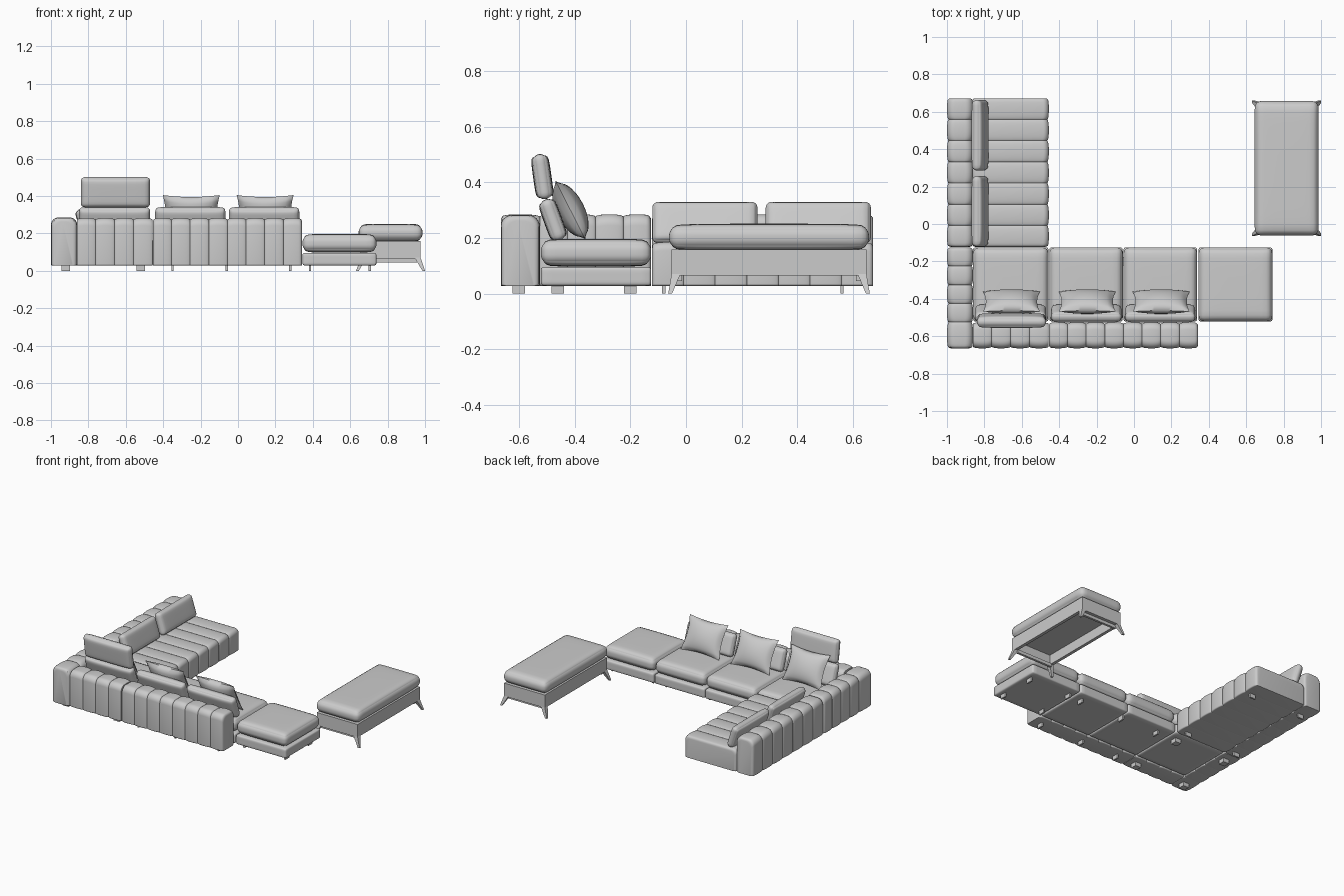
import bpy, bmesh
from math import sin, cos, pi, radians, sqrt
from mathutils import Vector

if "Cube" in bpy.data.objects:
    bpy.data.objects.remove(bpy.data.objects["Cube"])


def finish(name, bm, angle=40):
    bmesh.ops.recalc_face_normals(bm, faces=bm.faces)
    me = bpy.data.meshes.new(name)
    bm.to_mesh(me)
    bm.free()
    ob = bpy.data.objects.new(name, me)
    bpy.context.collection.objects.link(ob)
    bpy.ops.object.select_all(action='DESELECT')
    ob.select_set(True)
    bpy.context.view_layer.objects.active = ob
    bpy.ops.object.shade_smooth_by_angle(angle=radians(angle))
    return ob


def unit_grid_cube(cuts):
    bm = bmesh.new()
    bmesh.ops.create_cube(bm, size=2)
    bmesh.ops.subdivide_edges(bm, edges=bm.edges[:], cuts=cuts, use_grid_fill=True)
    return bm


def cushion(name, loc, size, r, puff=0.0, rot=(0, 0, 0), cuts=15):
    """Rounded box whose two large faces swell along local z."""
    bm = unit_grid_cube(cuts)
    h = Vector(size) / 2
    hz = h.z - puff
    for v in bm.verts:
        u = [sin(pi / 2 * c) for c in v.co]
        p = Vector((u[0] * h.x, u[1] * h.y, u[2] * hz))
        inner = Vector([max(-(a - r), min(a - r, c)) for a, c in zip((h.x, h.y, hz), p)])
        d = p - inner
        if d.length > 1e-7:
            p = inner + d.normalized() * r
        p.z += puff * u[2] * sqrt(max(0, (1 - u[0] ** 4) * (1 - u[1] ** 4)))
        v.co = p
    ob = finish(name, bm, 60)
    ob.location, ob.rotation_euler = loc, rot
    return ob


def pillow(name, loc, w, l, t, rot):
    """Throw pillow with pinched edges and pointed corners."""
    bm = unit_grid_cube(15)
    for v in bm.verts:
        u, q, s = v.co
        z = s * t / 2 * (max(0, (1 - u * u) * (1 - q * q)) ** 0.5)
        v.co = (u * w / 2 * (1 - 0.1 * (1 - q * q)), q * l / 2 * (1 - 0.1 * (1 - u * u)), z)
    bmesh.ops.remove_doubles(bm, verts=bm.verts[:], dist=1e-5)
    ob = finish(name, bm, 60)
    ob.location, ob.rotation_euler = loc, rot


def channel(name, axis, breaks, a0, a1, z0, z1, r=0.04, depth=0.009, end=0.022):
    """Channel-tufted block: rounded section swept along an axis, pinched at each break."""
    stations = []
    for b0, b1 in zip(breaks, breaks[1:]):
        for k in range(-7, 8):
            t = sin(pi / 2 * k / 7)
            s = (b0 + b1) / 2 + t * (b1 - b0) / 2
            e = min(s - breaks[0], breaks[-1] - s)
            d = depth * (1 - sqrt(max(0, 1 - t * t)))
            if e < end:
                d = max(d, end - sqrt(max(0, end ** 2 - (end - e) ** 2)))
            if not stations or s - stations[-1][0] > 1e-6:
                stations.append((s, d))
    bm = bmesh.new()
    rings = []
    for s, d in stations:
        ring = []
        for cx, cz, rr, start in ((a1, z1, r, 0), (a0, z1, r, 90), (a0, z0, .008, 180), (a1, z0, .008, 270)):
            for k in range(7):
                an = radians(start + 15 * k)
                sx = 1 if cx == a1 else -1
                sz = 1 if cz == z1 else -1
                x = cx - sx * (rr + d) + rr * cos(an)
                z = cz - sz * (rr + (d if sz > 0 else 0)) + rr * sin(an)
                ring.append(bm.verts.new((s, x, z) if axis == 'x' else (x, s, z)))
        rings.append(ring)
    n = len(rings[0])
    for p, q in zip(rings, rings[1:]):
        for i in range(n):
            bm.faces.new((p[i], p[(i + 1) % n], q[(i + 1) % n], q[i]))
    bm.faces.new(rings[0])
    bm.faces.new(rings[-1])
    return finish(name, bm)


def box(name, x0, x1, y0, y1, z0, z1):
    bm = bmesh.new()
    bmesh.ops.create_cube(bm, size=1)
    for v in bm.verts:
        v.co = ((x0 + x1) / 2 + v.co.x * (x1 - x0), (y0 + y1) / 2 + v.co.y * (y1 - y0),
                (z0 + z1) / 2 + v.co.z * (z1 - z0))
    return finish(name, bm, 30)


def steps(a, b, n):
    return [a + (b - a) * i / n for i in range(n + 1)]


# channelled backs and chaise
channel("corner_front_back", 'x', steps(-0.862, -0.457, 4), -0.665, -0.525, 0.028, 0.282, end=0.012)
channel("long_back", 'x', steps(-0.455, 0.342, 8), -0.665, -0.525, 0.028, 0.282, end=0.02)
channel("corner_side_back", 'y', [-0.665] + steps(-0.525, -0.125, 4), -1.0, -0.86, 0.028, 0.285)
channel("chaise_back", 'y', steps(-0.122, 0.672, 7), -1.0, -0.86, 0.028, 0.285, end=0.02)
channel("chaise_seat", 'y', steps(-0.122, 0.672, 7), -0.868, -0.455, 0.028, 0.185, r=0.03, end=0.02)

# seat modules: plinth and cushion
for i, (x0, x1) in enumerate(((-0.86, -0.457), (-0.453, -0.06), (-0.056, 0.338), (0.345, 0.74))):
    cx, w = (x0 + x1) / 2, x1 - x0
    cushion(f"seat_base_{i}", (cx, -0.323, 0.062), (w, 0.396, 0.068), 0.012, cuts=9)
    cushion(f"seat_cushion_{i}", (cx, -0.323, 0.147), (w, 0.396, 0.1), 0.033, 0.01)

# leaning back cushions and throw pillows
for i, (cx, w) in enumerate(((-0.66, 0.38), (-0.255, 0.375), (0.14, 0.375))):
    cushion(f"back_cushion_{i}", (cx, -0.478, 0.265), (w, 0.155, 0.066), 0.022, 0.009,
            (radians(-70), 0, 0))
    pillow(f"throw_pillow_{i}", (cx + 0.005, -0.415, 0.3), 0.305, 0.235, 0.1, (radians(-63), 0, 0))
cushion("headrest", (-0.655, -0.516, 0.42), (0.37, 0.163, 0.066), 0.022, 0.01, (radians(-82), 0, 0))
for i, cy in enumerate((0.068, 0.475)):
    cushion(f"chaise_cushion_{i}", (-0.823, cy, 0.255), (0.378, 0.155, 0.062), 0.022, 0.009,
            (radians(-72), 0, radians(-90)))

# small flat feet
feet = [(x, y, 0.045, 0.045) for x in (-0.92, -0.52) for y in (-0.6, -0.2)]
feet += [(x, y, 0.012, 0.045) for x in (-0.35, -0.06, 0.28) for y in (-0.6, -0.2)]
feet += [(x, y, 0.012, 0.045) for x in (0.385, 0.705) for y in (-0.46, -0.2)]
feet += [(x, y, 0.045, 0.012) for x in (-0.92, -0.52) for y in (-0.08, 0.56)]
for i, (x, y, w, d) in enumerate(feet):
    box(f"foot_{i}", x - w / 2, x + w / 2, y - d / 2, y + d / 2, 0, 0.035)

# bench: cushion, open frame and splayed legs
OX, OY = 0.816, 0.298
cushion("bench_cushion", (OX, OY, 0.203), (0.342, 0.718, 0.096), 0.036, 0.008)
hx, hy, t = 0.16, 0.35, 0.022
for s, n in ((-1, "left"), (1, "right")):
    x = OX + s * (hx - t / 2)
    box(f"bench_rail_{n}", x - t / 2, x + t / 2, OY - hy, OY + hy, 0.066, 0.158)
for s, n in ((-1, "front"), (1, "back")):
    y = OY + s * (hy - t / 2)
    box(f"bench_rail_{n}", OX - hx + t, OX + hx - t, y - t / 2, y + t / 2, 0.066, 0.158)
    y = OY + s * (hy - 0.03)
    box(f"bench_stretcher_{n}", OX - hx + 0.02, OX + hx - 0.02, y - 0.008, y + 0.008, 0.045, 0.068)
box("bench_panel", OX - hx + 0.01, OX + hx - 0.01, OY - hy + 0.01, OY + hy - 0.01, 0.135, 0.156)
for sx in (-1, 1):
    for sy in (-1, 1):
        bm = bmesh.new()
        bmesh.ops.create_cube(bm, size=2)
        for v in bm.verts:
            top = v.co.z > 0
            c = Vector((hx - 0.016, hy - 0.016)) if top else Vector((hx + 0.017, hy + 0.005))
            h = 0.016 if top else 0.007
            v.co = (OX + sx * c.x + v.co.x * h, OY + sy * c.y + v.co.y * h, 0.07 if top else 0)
        finish(f"bench_leg_{'right' if sx > 0 else 'left'}_{'back' if sy > 0 else 'front'}", bm, 30)
